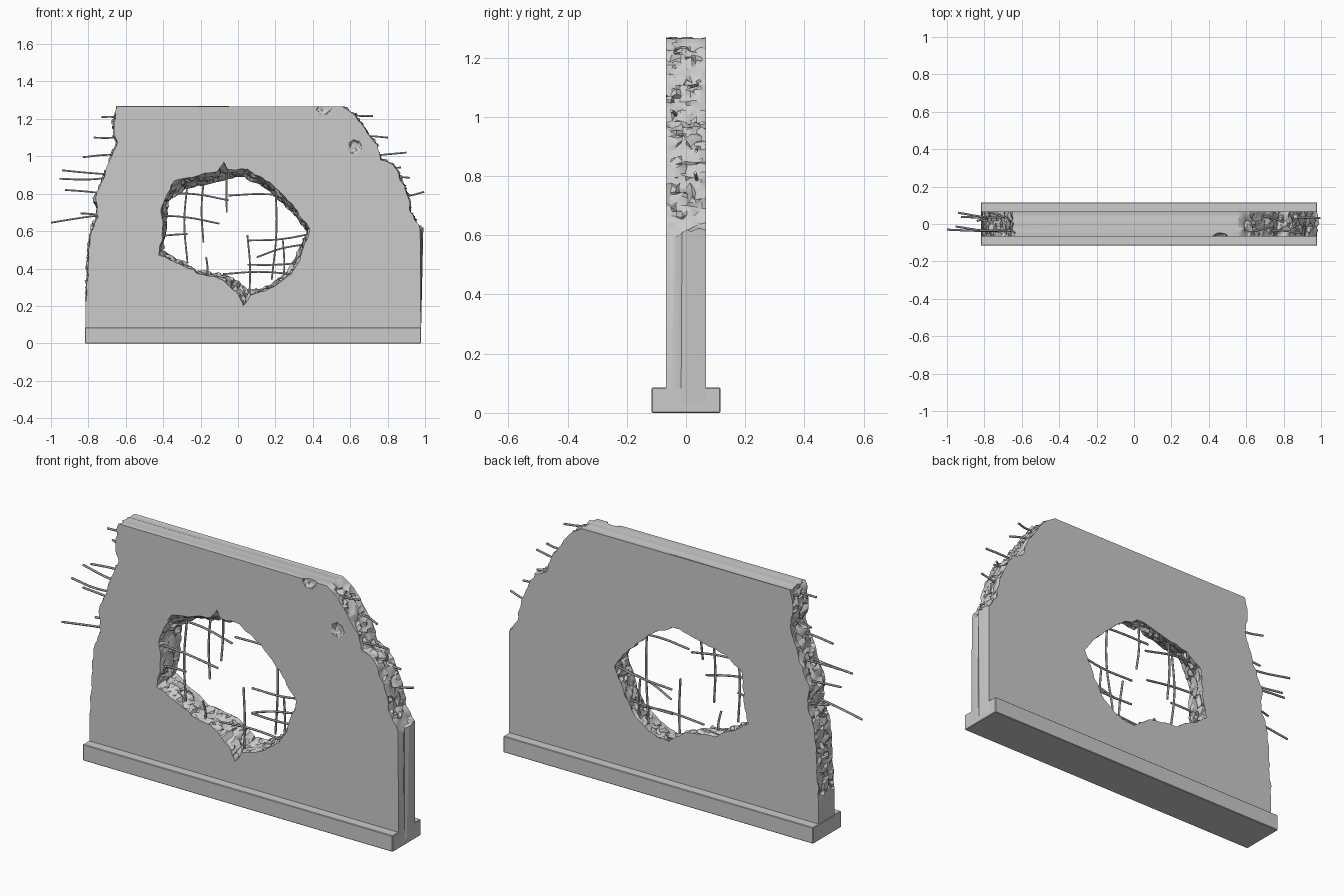
import bpy, bmesh, math, random
from mathutils import Vector, noise

if "Cube" in bpy.data.objects:
    bpy.data.objects.remove(bpy.data.objects["Cube"])

random.seed(4)
T = 0.067          # half thickness of the wall
TOP = 1.27
LAYERS = 9         # rows of vertices through the broken edges

# wall outline: x, z, 1 if the following stretch is broken
OUTLINE = [(-.815, .03, 0), (.978, .03, 0), (.978, .61, 1), (.925, .70, 1), (.905, .80, 1),
           (.86, .90, 1), (.83, .955, 1), (.76, .985, 1), (.74, 1.06, 1), (.69, 1.13, 1),
           (.63, 1.22, 1), (.56, 1.265, 0), (-.645, 1.27, 1), (-.665, 1.18, 1),
           (-.65, 1.07, 1), (-.685, .98, 1), (-.71, .90, 1), (-.765, .78, 1),
           (-.75, .68, 1), (-.785, .60, 1), (-.80, .48, 1), (-.815, .22, 0)]

# hole rim: front x, z then back x, z
HOLE = [(-.42, .475, -.405, .50), (-.40, .60, -.385, .60), (-.41, .74, -.37, .76),
        (-.34, .87, -.28, .825), (-.20, .90, -.12, .86), (-.115, .92, -.07, .87),
        (-.075, .97, -.04, .88), (-.05, .925, -.01, .89), (.05, .935, .04, .89),
        (.19, .84, .17, .81), (.29, .74, .28, .71), (.385, .61, .37, .60),
        (.33, .45, .30, .45), (.29, .37, .245, .37), (.21, .32, .19, .32),
        (.13, .275, .13, .29), (.06, .255, .07, .285), (.03, .20, .05, .285),
        (.00, .27, .01, .32), (-.08, .34, -.05, .365), (-.22, .38, -.22, .385)]


def make_object(name, bm):
    bmesh.ops.recalc_face_normals(bm, faces=bm.faces)
    me = bpy.data.meshes.new(name)
    bm.to_mesh(me)
    bm.free()
    ob = bpy.data.objects.new(name, me)
    bpy.context.collection.objects.link(ob)
    return ob


def smooth(ob, angle=30):
    bpy.ops.object.select_all(action='DESELECT')
    ob.select_set(True)
    bpy.context.view_layer.objects.active = ob
    bpy.ops.object.shade_smooth_by_angle(angle=math.radians(angle))


def broken_loop(bm, pts):
    """pts: (front point, back point, rough). Bridges a crumbly edge; returns both rims."""
    cols = []
    for i, (f, b, rough) in enumerate(pts):
        f2, b2, _ = pts[(i + 1) % len(pts)]
        n = max(1, round((f2 - f).length / 0.013)) if rough else 1
        for k in range(n):
            cols.append((f.lerp(f2, k / n), b.lerp(b2, k / n), rough))
    grid = []
    for f, b, rough in cols:
        row = []
        for j in range(LAYERS):
            t = j / (LAYERS - 1)
            p = f.lerp(b, t)
            if rough:
                inner = 0 < j < LAYERS - 1
                d = noise.noise_vector(p * 26) * 0.014
                if inner:
                    d += noise.noise_vector(p * 75) * 0.017
                else:
                    d = d * 0.7
                    d.y = 0
                d.y *= 0.6
                p = p + d
                p.z = min(p.z, TOP)
            row.append(bm.verts.new(p))
        grid.append(row)
    for a, b in zip(grid, grid[1:] + grid[:1]):
        for j in range(LAYERS - 1):
            bm.faces.new((a[j], b[j], b[j + 1], a[j + 1]))
    return [[bm.edges.get((a[j], b[j])) for a, b in zip(grid, grid[1:] + grid[:1])]
            for j in (0, LAYERS - 1)]


# Broken wall slab with the blasted hole
bm = bmesh.new()
outer = broken_loop(bm, [(Vector((x, -T, z)), Vector((x, T, z)), r) for x, z, r in OUTLINE])
inner = broken_loop(bm, [(Vector((a, -T, b)), Vector((c, T, d)), 1) for a, b, c, d in HOLE])
for o, i in zip(outer, inner):
    bmesh.ops.triangle_fill(bm, edges=o + i, use_beauty=True, normal=(0, -1, 0))
wall = make_object("wall", bm)

# Small chips knocked out of the front face
for n, (x, z, r) in enumerate([(.46, 1.26, .038), (.625, 1.05, .036)]):
    bm = bmesh.new()
    bmesh.ops.create_icosphere(bm, subdivisions=3, radius=r)
    for v in bm.verts:
        v.co *= 1 + 0.35 * noise.noise(v.co * 60 + Vector((n * 9, 0, 0)))
        v.co.y *= 0.5
        v.co += Vector((x, -T, z))
    cutter = make_object("chip_cutter", bm)
    cutter.hide_render = True
    mod = wall.modifiers.new("chip", 'BOOLEAN')
    mod.operation, mod.solver, mod.object = 'DIFFERENCE', 'EXACT', cutter
    bpy.context.view_layer.objects.active = wall
    bpy.ops.object.modifier_apply(modifier=mod.name)
    bpy.data.objects.remove(cutter)
smooth(wall)

# Footing
bm = bmesh.new()
bmesh.ops.create_cube(bm, size=1)
for v in bm.verts:
    v.co = Vector((.08 + v.co.x * 1.796, v.co.y * .232, .0425 + v.co.z * .085))
bmesh.ops.bevel(bm, geom=bm.edges[:], offset=.003, segments=1, affect='EDGES')
make_object("footing", bm)

# Reinforcing bars: x, z at the root, then x, z at the free end
HOLE_BARS = [(-.27, .86, -.27, .43), (-.18, .90, -.185, .54), (-.06, .92, -.06, .70),
             (.20, .86, .18, .34), (.06, .24, .05, .58), (.245, .34, .24, .55),
             (-.165, .34, -.17, .46), (-.43, .80, -.05, .765), (-.44, .685, -.10, .64),
             (.30, .785, -.05, .79), (-.44, .57, -.27, .585), (.41, .59, .05, .55),
             (.36, .53, .10, .46), (.34, .43, .05, .42), (.30, .37, -.08, .37)]
EDGE_BARS = [(-.60, 1.20, -.73, 1.21), (-.60, 1.11, -.77, 1.10), (-.60, 1.01, -.83, .995),
             (-.63, .90, -.94, .925), (-.63, .895, -.955, .88), (-.70, .80, -.925, .82),
             (-.70, .69, -1.0, .645), (-.70, .68, -.84, .695), (.58, 1.23, .72, 1.215),
             (.65, 1.11, .80, 1.10), (.70, 1.00, .90, 1.02), (.80, .90, .92, .885),
             (.75, .94, .87, .94), (.85, .78, .995, .81)]


def bars(name, table, spread):
    cu = bpy.data.curves.new(name, 'CURVE')
    cu.dimensions, cu.bevel_depth, cu.bevel_resolution = '3D', .0055, 1
    cu.use_fill_caps, cu.resolution_u = True, 4
    for n, (x0, z0, x1, z1) in enumerate(table):
        y = .036 if n % 2 else -.036
        a, b = Vector((x0, y, z0)), Vector((x1, y + random.uniform(-spread, spread), z1))
        side = Vector((z0 - z1, 0, x1 - x0)) * random.uniform(-.05, .05)
        s = cu.splines.new('BEZIER')
        s.bezier_points.add(2)
        mid = a.lerp(b, .5) + side
        mid.y = y
        for p, co in zip(s.bezier_points, (a, mid, b)):
            p.co = co
            p.handle_left_type = p.handle_right_type = 'AUTO'
    ob = bpy.data.objects.new(name, cu)
    bpy.context.collection.objects.link(ob)
    bpy.ops.object.select_all(action='DESELECT')
    ob.select_set(True)
    bpy.context.view_layer.objects.active = ob
    bpy.ops.object.convert(target='MESH')
    smooth(bpy.context.view_layer.objects.active, 50)


bars("hole_rebar", HOLE_BARS, .02)
bars("edge_rebar", EDGE_BARS, .03)
